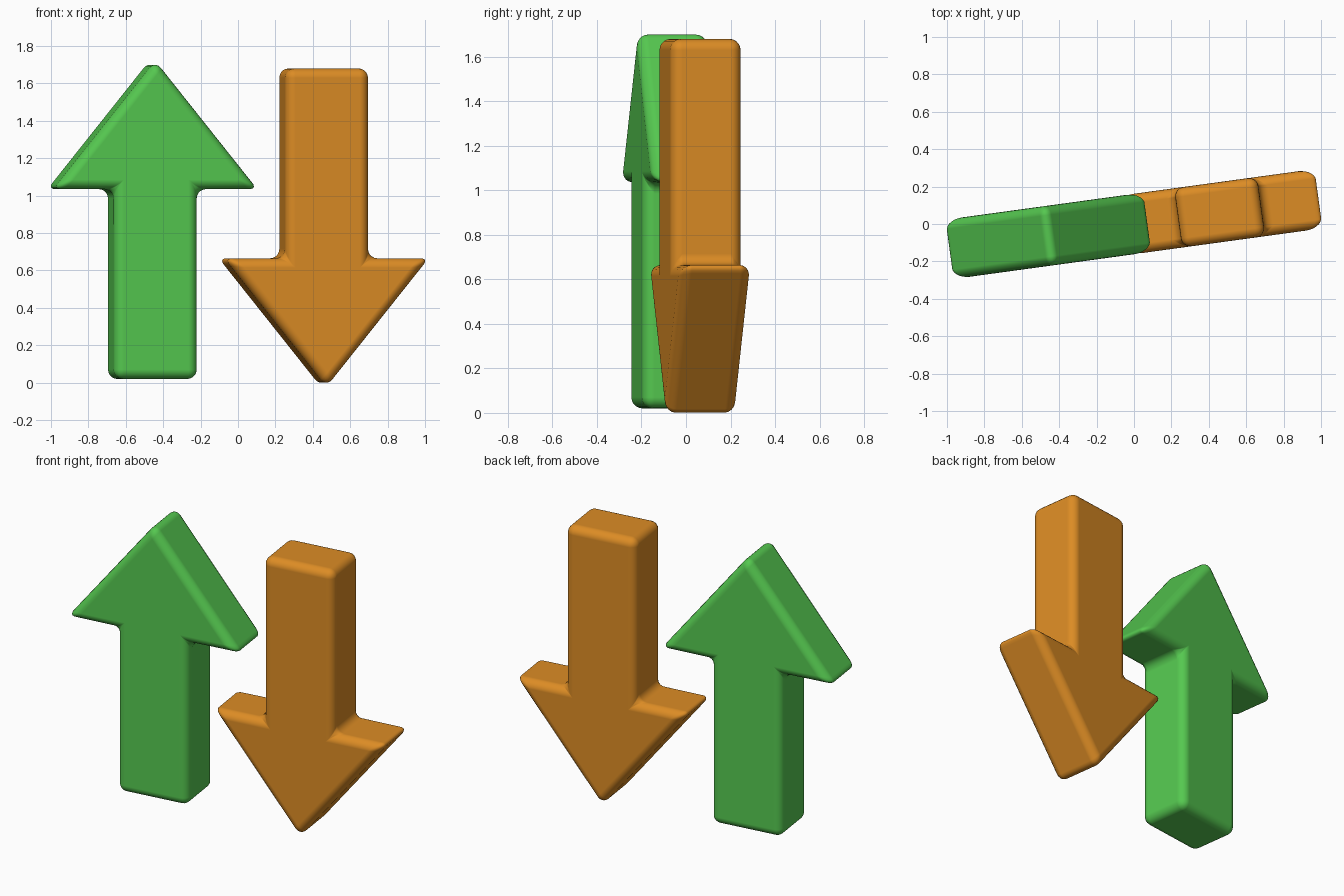
import bpy, bmesh, math

if "Cube" in bpy.data.objects:
    bpy.data.objects.remove(bpy.data.objects["Cube"])

TURN = math.radians(7.8)   # both arrows share one slanted plane
THICK = 0.32
HEIGHT = 1.70
ROUND = 0.05

# Right half of the arrow outline (x, z), from the foot to the tip
HALF = [(0.224, 0.02), (0.224, 1.035), (0.551, 1.035)]
TIP = (0.0, 1.722)


def flat_colour(name, rgb):
    mat = bpy.data.materials.new(name)
    mat.diffuse_color = (*rgb, 1.0)
    mat.use_nodes = True
    mat.node_tree.nodes["Principled BSDF"].inputs["Base Color"].default_value = mat.diffuse_color
    return mat


def arrow(name, location, flipped, mat):
    """Extruded arrow outline with rounded edges, centred on mid height."""
    outline = HALF + [TIP] + [(-x, z) for x, z in reversed(HALF)]
    bm = bmesh.new()
    verts = [bm.verts.new((x, -THICK / 2, z - HEIGHT / 2)) for x, z in outline]
    face = bm.faces.new(verts)
    ext = bmesh.ops.extrude_face_region(bm, geom=[face])
    moved = [g for g in ext["geom"] if isinstance(g, bmesh.types.BMVert)]
    bmesh.ops.translate(bm, verts=moved, vec=(0, THICK, 0))
    bmesh.ops.recalc_face_normals(bm, faces=bm.faces)
    mesh = bpy.data.meshes.new(name)
    bm.to_mesh(mesh)
    bm.free()
    mesh.materials.append(mat)
    mesh.shade_smooth()

    obj = bpy.data.objects.new(name, mesh)
    bpy.context.collection.objects.link(obj)
    obj.location = location
    obj.rotation_euler = (0, math.pi if flipped else 0, TURN)

    # Soft rounded edges with flat faces kept clean
    bevel = obj.modifiers.new("rounding", 'BEVEL')
    bevel.width = ROUND
    bevel.segments = 5
    bevel.limit_method = 'ANGLE'
    bevel.angle_limit = math.radians(20)
    bevel.use_clamp_overlap = False
    bevel.harden_normals = True
    return obj


green = flat_colour("green", (0.091, 0.578, 0.080))
orange = flat_colour("orange", (0.716, 0.262, 0.018))

arrow("up_arrow", (-0.458, -0.063, HEIGHT / 2), False, green)
arrow("down_arrow", (0.458, 0.063, HEIGHT / 2), True, orange)
